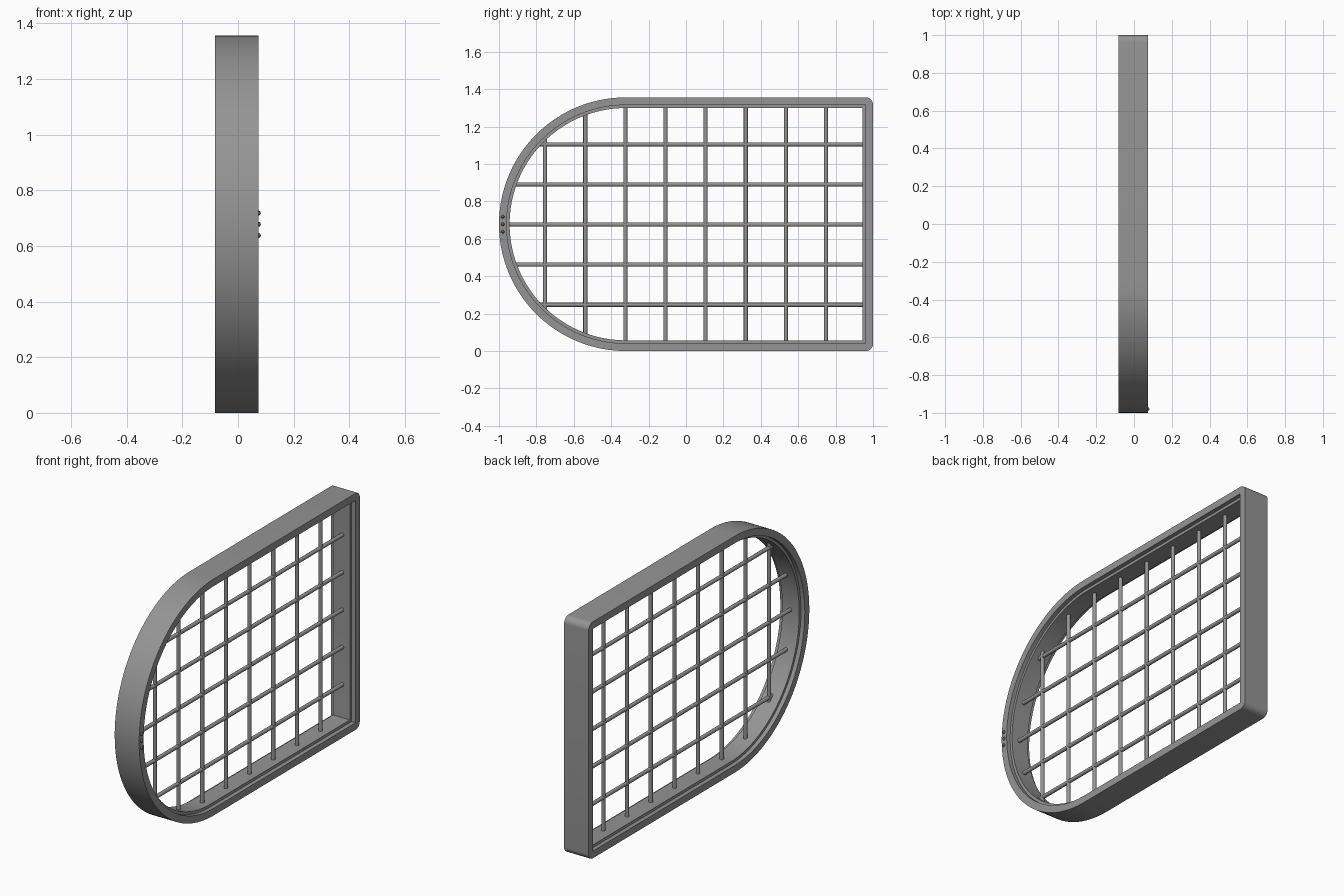
import bpy, bmesh
from math import sin, cos, pi, sqrt
from mathutils import Vector

if "Cube" in bpy.data.objects:
    bpy.data.objects.remove(bpy.data.objects["Cube"])

R = 0.678            # half height and radius of the rounded end
CY = -1 + R          # centre of the rounded end
X0, X1 = -0.082, 0.073
RIM = 0.041          # wall thickness at the rebates
LIP = 0.057          # wall thickness at the inner lip


def material(name, v):
    m = bpy.data.materials.new(name)
    m.diffuse_color = (v, v, v, 1)
    m.use_nodes = True
    m.node_tree.nodes["Principled BSDF"].inputs["Base Color"].default_value = m.diffuse_color
    return m


DARK = material("dark_grey", 0.30)
STUD = material("stud_grey", 0.12)


def finish(name, bm, mat=DARK):
    bmesh.ops.recalc_face_normals(bm, faces=bm.faces)
    me = bpy.data.meshes.new(name)
    bm.to_mesh(me)
    bm.free()
    me.materials.append(mat)
    ob = bpy.data.objects.new(name, me)
    bpy.context.collection.objects.link(ob)
    bpy.ops.object.select_all(action='DESELECT')
    ob.select_set(True)
    bpy.context.view_layer.objects.active = ob
    bpy.ops.object.shade_smooth_by_angle(angle=0.6)
    return ob


def outline(off):
    """D-shaped loop in y, z, inset by off."""
    pts = []
    r = R - off
    for i in range(73):
        a = pi / 2 + pi * i / 72
        pts.append((CY + r * cos(a), R + r * sin(a)))
    c = max(0.038 - off, 0.002)
    for zc, start in ((off + c, -pi / 2), (2 * R - off - c, 0)):
        for i in range(9):
            a = start + pi / 2 * i / 8
            pts.append((1 - off - c + c * cos(a), zc + c * sin(a)))
    return pts


# Frame: wall with a rebate on both faces, swept around the outline
section = [(0, X0), (0, X1), (RIM, X1), (RIM, X1 - 0.024), (LIP, X1 - 0.024),
           (LIP, X0 + 0.024), (RIM, X0 + 0.024), (RIM, X0)]
bm = bmesh.new()
rings = [[bm.verts.new((x, y, z)) for y, z in outline(o)] for o, x in section]
n = len(rings[0])
for k, a in enumerate(rings):
    b = rings[(k + 1) % len(rings)]
    for i in range(n):
        j = (i + 1) % n
        bm.faces.new((a[i], a[j], b[j], b[i]))
finish("frame", bm)


def bar(name, p, q, r=0.011):
    p, q = Vector(p), Vector(q)
    bm = bmesh.new()
    bmesh.ops.create_cone(bm, cap_ends=True, segments=16, radius1=r, radius2=r,
                          depth=(q - p).length)
    ob = finish(name, bm)
    ob.location = (p + q) / 2
    ob.rotation_mode = 'QUATERNION'
    ob.rotation_quaternion = (q - p).to_track_quat('Z', 'Y')


# Grille bars, ends sunk slightly into the lip
STEP = 0.2145
ri = R - LIP + 0.008
for i in range(5):
    dz = (i - 2) * STEP
    bar(f"horizontal_bar_{i + 1}", (0, CY - sqrt(ri**2 - dz**2), R - 0.002 + dz),
        (0, 1 - LIP + 0.008, R - 0.002 + dz))
for i in range(8):
    y = -0.753 + i * STEP
    h = sqrt(ri**2 - min(0, y - CY)**2)
    bar(f"vertical_bar_{i + 1}", (0, y, R - h), (0, y, R + h))

# Three small studs on the face of the rounded end
for i in range(3):
    bm = bmesh.new()
    bmesh.ops.create_uvsphere(bm, u_segments=16, v_segments=10, radius=0.009)
    ob = finish(f"stud_{i + 1}", bm, STUD)
    ob.location = (X1, -0.98, R + (i - 1) * 0.04)
